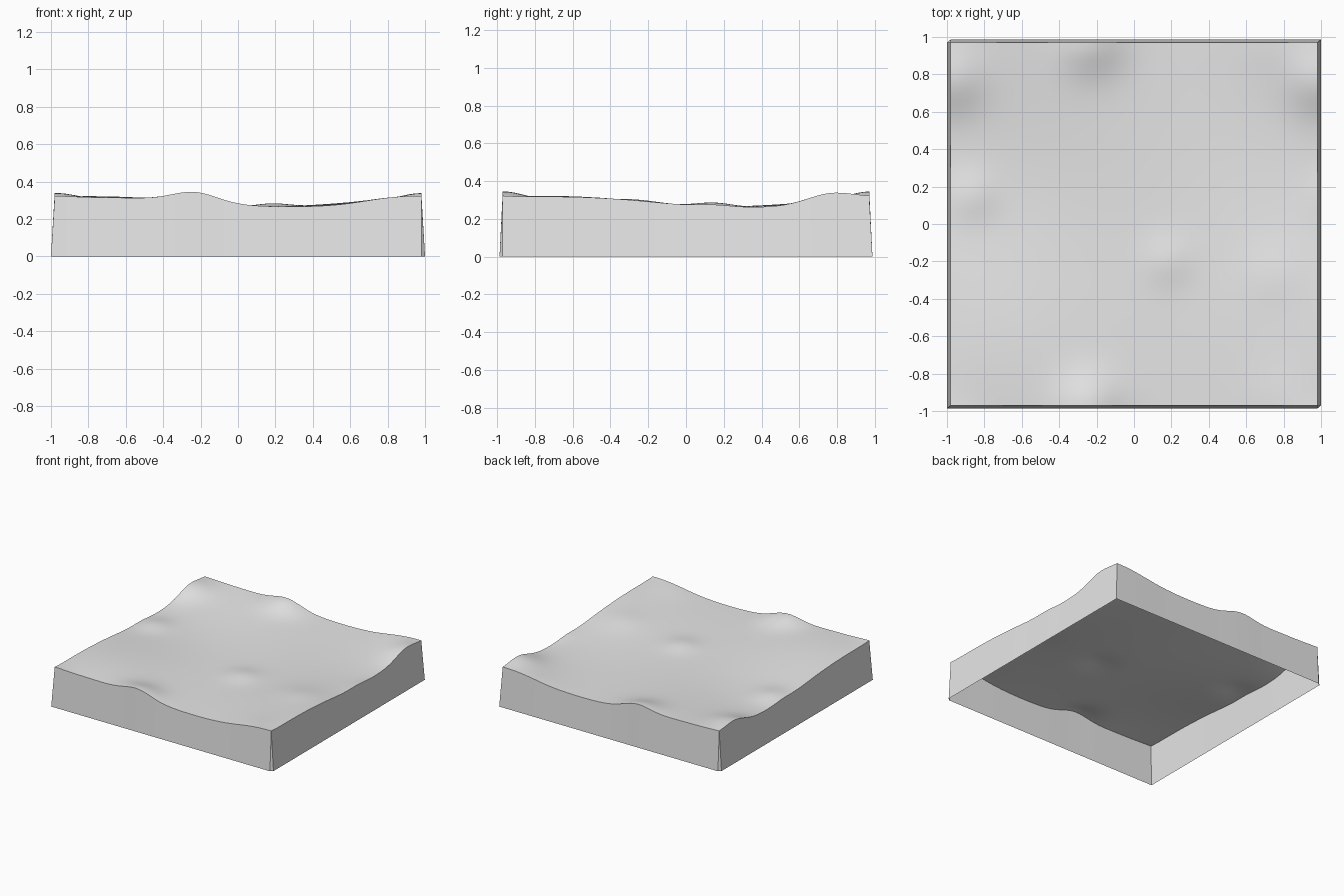
import bpy
import bmesh
from math import cos, exp, pi

if "Cube" in bpy.data.objects:
    bpy.data.objects.remove(bpy.data.objects["Cube"], do_unlink=True)

HX, HY = 0.98, 0.97          # half size of the ground surface
FLARE_X, FLARE_Y = 0.02, 0.017
CELLS = 64

# Mounds on the ground: x, y, radius, height (they wrap across the tile edges)
MOUNDS = [
    (-0.23, 0.97, 0.17, 0.053),
    (0.80, 0.97, 0.20, 0.018),
    (0.98, 0.76, 0.17, 0.047),
    (0.18, -0.20, 0.13, 0.019),
    (-0.87, 0.15, 0.13, 0.022),
    (0.75, -0.27, 0.16, 0.012),
]


def wrapped(d, half):
    """Shortest distance on a repeating tile."""
    return (d + half) % (2 * half) - half


def ground_height(x, y):
    mid, corner = 0.262, 0.305
    wx = (1 - cos(pi * x / HX)) / 2
    wy = (1 - cos(pi * y / HY)) / 2
    along_x = 0.293 - 0.026 * cos(pi * (x - 0.25) / HX)
    along_y = 0.286 - 0.026 * cos(pi * (y - 0.33) / HY)
    z = mid + wy * (along_x - mid) + wx * (along_y - mid) - wx * wy * (corner - mid)
    for mx, my, r, h in MOUNDS:
        dx, dy = wrapped(x - mx, HX), wrapped(y - my, HY)
        z += h * exp(-(dx * dx + dy * dy) / (r * r))
    return z


def skirt_foot(bm, v, on_x):
    """Foot of the flared skirt below a rim vertex, for an x side or a y side."""
    sx, sy = (1 if v.co.x > 0 else -1), (1 if v.co.y > 0 else -1)
    is_corner = abs(v.co.x) > HX - 0.001 and abs(v.co.y) > HY - 0.001
    mitred = is_corner and sx == sy
    x = v.co.x + (sx * FLARE_X if on_x or mitred else 0)
    y = v.co.y + (sy * FLARE_Y if not on_x or mitred else 0)
    return bm.verts.new((x, y, 0))


bm = bmesh.new()

# Ground surface
bmesh.ops.create_grid(bm, x_segments=CELLS, y_segments=CELLS, size=1)
for v in bm.verts:
    v.co.x *= HX
    v.co.y *= HY
    v.co.z = ground_height(v.co.x, v.co.y)

# Flared skirt, open underneath
rim = [e for e in bm.edges if e.is_boundary]
corners = [v for v in bm.verts if len(v.link_edges) == 2]
for e in rim:
    a, b = e.verts
    on_x = abs(a.co.x - b.co.x) < 0.001
    bm.faces.new((a, b, skirt_foot(bm, b, on_x), skirt_foot(bm, a, on_x)))

# Narrow triangles closing two opposite corners
for v in corners:
    if v.co.x * v.co.y < 0:
        bm.faces.new((v, skirt_foot(bm, v, True), skirt_foot(bm, v, False)))

bmesh.ops.remove_doubles(bm, verts=bm.verts, dist=0.0005)
bmesh.ops.recalc_face_normals(bm, faces=bm.faces)
bm.normal_update()
top = max(bm.faces, key=lambda f: abs(f.normal.z))
if top.normal.z < 0:
    bmesh.ops.reverse_faces(bm, faces=bm.faces)

mesh = bpy.data.meshes.new("terrain_tile")
bm.to_mesh(mesh)
bm.free()
tile = bpy.data.objects.new("terrain_tile", mesh)
bpy.context.collection.objects.link(tile)

# Single plain colour
grey = bpy.data.materials.new("plain_grey")
grey.use_nodes = True
colour = (0.8, 0.8, 0.8, 1)
grey.diffuse_color = colour
bsdf = next(n for n in grey.node_tree.nodes if n.type == "BSDF_PRINCIPLED")
bsdf.inputs["Base Color"].default_value = colour
mesh.materials.append(grey)

# Smooth ground, crisp rim and corners
bpy.ops.object.select_all(action="DESELECT")
tile.select_set(True)
bpy.context.view_layer.objects.active = tile
bpy.ops.object.shade_smooth_by_angle(angle=0.52)
